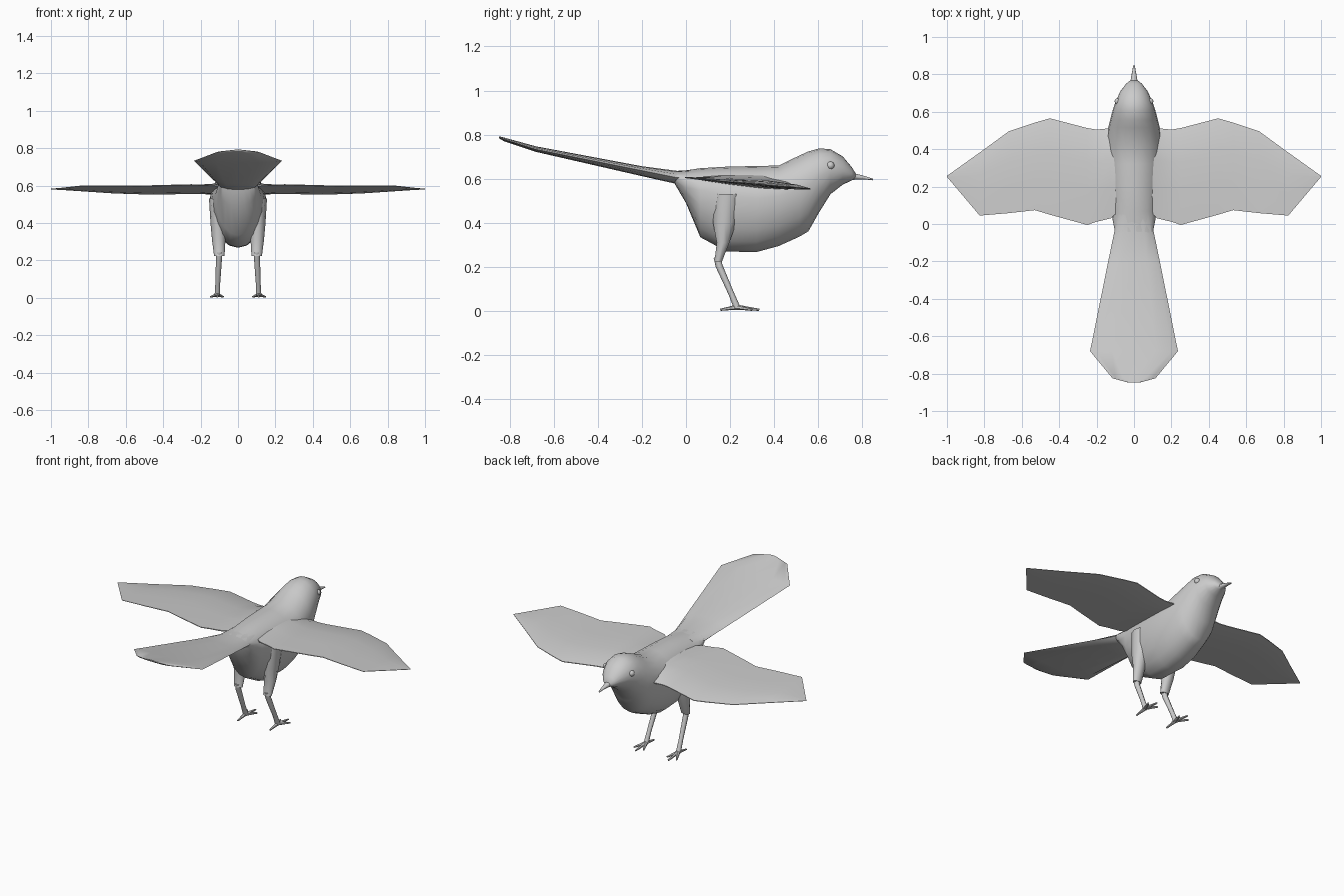
import bpy, bmesh, math
from mathutils import Vector

if "Cube" in bpy.data.objects:
    bpy.data.objects.remove(bpy.data.objects["Cube"])

grey = bpy.data.materials.new("plain_grey")
grey.diffuse_color = (0.6, 0.6, 0.6, 1)
grey.use_nodes = True
grey.node_tree.nodes["Principled BSDF"].inputs["Base Color"].default_value = grey.diffuse_color


def finish(name, bm, mirror=False, angle=50):
    """Turn a bmesh into a smooth-shaded object, optionally mirrored in x."""
    bmesh.ops.recalc_face_normals(bm, faces=bm.faces)
    mesh = bpy.data.meshes.new(name)
    bm.to_mesh(mesh)
    bm.free()
    mesh.materials.append(grey)
    ob = bpy.data.objects.new(name, mesh)
    bpy.context.collection.objects.link(ob)
    bpy.ops.object.select_all(action='DESELECT')
    ob.select_set(True)
    bpy.context.view_layer.objects.active = ob
    bpy.ops.object.shade_smooth_by_angle(angle=math.radians(angle))
    if mirror:
        ob.modifiers.new("mirror", 'MIRROR').use_mirror_merge = False
    return ob


def loft(bm, rings):
    """Skin a list of equal-length closed rings and cap both ends."""
    loops = [[bm.verts.new(p) for p in ring] for ring in rings]
    n = len(loops[0])
    for a, b in zip(loops, loops[1:]):
        for i in range(n):
            j = (i + 1) % n
            bm.faces.new((a[i], a[j], b[j], b[i]))
    bm.faces.new(loops[0])
    bm.faces.new(loops[-1])


def cross_section(y, top, bottom, half, mid, n=20):
    """Upright ring at y, widest at height mid."""
    ring = []
    for i in range(n):
        a = 2 * math.pi * i / n
        s = math.sin(a)
        ring.append((half * math.cos(a), y, mid + s * ((top - mid) if s > 0 else (mid - bottom))))
    return ring


def tube(bm, points, n=8):
    """Tapered tube through (x, y, z, radius) points, rings square to the path."""
    rings = []
    pos = [Vector(p[:3]) for p in points]
    for i, p in enumerate(pos):
        d = (pos[min(i + 1, len(pos) - 1)] - pos[max(i - 1, 0)]).normalized()
        u = d.cross(Vector((1, 0, 0.01))).normalized()
        v = d.cross(u)
        r = points[i][3]
        rings.append([p + r * (u * math.cos(2 * math.pi * k / n) + v * math.sin(2 * math.pi * k / n))
                      for k in range(n)])
    loft(bm, rings)


# Body and head: y, top, bottom, half width, widest height
bm = bmesh.new()
loft(bm, [cross_section(*s) for s in (
    (-0.05, 0.635, 0.575, 0.100, 0.61),
    (0.00, 0.638, 0.490, 0.110, 0.59),
    (0.065, 0.648, 0.335, 0.122, 0.55),
    (0.185, 0.655, 0.270, 0.142, 0.52),
    (0.32, 0.658, 0.268, 0.152, 0.51),
    (0.42, 0.660, 0.295, 0.152, 0.52),
    (0.515, 0.706, 0.338, 0.138, 0.55),
    (0.555, 0.724, 0.362, 0.128, 0.57),
    (0.605, 0.738, 0.450, 0.115, 0.61),
    (0.655, 0.734, 0.530, 0.098, 0.635),
    (0.71, 0.702, 0.573, 0.073, 0.635),
    (0.75, 0.655, 0.592, 0.042, 0.622),
    (0.768, 0.627, 0.600, 0.020, 0.614))])
finish("body", bm)

# Beak
bm = bmesh.new()
loft(bm, [cross_section(*s, n=10) for s in (
    (0.73, 0.645, 0.588, 0.030, 0.612),
    (0.77, 0.624, 0.596, 0.018, 0.609),
    (0.81, 0.613, 0.597, 0.011, 0.604),
    (0.848, 0.600, 0.593, 0.004, 0.596))])
finish("beak", bm)

# Tail fan: thin, rising and widening backward
bm = bmesh.new()
loft(bm, [cross_section(*s, n=12) for s in (
    (0.05, 0.642, 0.580, 0.090, 0.610),
    (-0.04, 0.636, 0.576, 0.105, 0.605),
    (-0.20, 0.657, 0.612, 0.138, 0.637),
    (-0.68, 0.747, 0.722, 0.235, 0.733),
    (-0.825, 0.787, 0.770, 0.115, 0.779),
    (-0.848, 0.793, 0.784, 0.030, 0.789))])
finish("tail", bm, angle=40)

# Wings: x, leading y, trailing y, thickness
bm = bmesh.new()
rings = []
for x, lead, trail, thick in (
        (0.08, 0.52, 0.07, 0.050),
        (0.125, 0.512, 0.03, 0.034),
        (0.20, 0.505, 0.012, 0.024),
        (0.25, 0.513, -0.005, 0.022),
        (0.45, 0.565, 0.050, 0.020),
        (0.53, 0.542, 0.074, 0.018),
        (0.67, 0.495, 0.058, 0.014),
        (0.825, 0.382, 0.045, 0.009),
        (1.0, 0.257, 0.252, 0.003)):
    upper, lower = [], []
    for f, bulge in ((0, 0.1), (0.12, 0.7), (0.35, 1), (0.65, 0.7), (1, 0.1)):
        y = lead + (trail - lead) * f
        z = 0.605 - 0.09 * y
        upper.append((x, y, z + thick * bulge))
        lower.append((x, y, z - 0.5 * thick * bulge - 0.001))
    rings.append(upper + lower[::-1])
loft(bm, rings)
finish("wings", bm, mirror=True, angle=40)

# Thighs: flattened cones leaving the flank
bm = bmesh.new()
rings = []
for x, y, z, rx, ry in ((0.100, 0.19, 0.53, 0.055, 0.065),
                        (0.105, 0.175, 0.40, 0.042, 0.055),
                        (0.103, 0.168, 0.31, 0.036, 0.030),
                        (0.100, 0.146, 0.225, 0.028, 0.018)):
    rings.append([(x + rx * math.cos(k * math.pi / 5), y + ry * math.sin(k * math.pi / 5), z)
                  for k in range(10)])
loft(bm, rings)
finish("thighs", bm, mirror=True)

# Shins
bm = bmesh.new()
tube(bm, [(0.100, 0.142, 0.245, 0.017), (0.102, 0.150, 0.205, 0.016),
          (0.108, 0.205, 0.080, 0.013), (0.110, 0.232, 0.015, 0.015)])
finish("shins", bm, mirror=True)

# Toes: three forward, one back
bm = bmesh.new()
for x, y in ((0.080, 0.300), (0.112, 0.332), (0.146, 0.300), (0.110, 0.155)):
    mx, my = (x + 0.110) / 2, (y + 0.232) / 2
    tube(bm, [(0.110, 0.232, 0.018, 0.012), (mx, my, 0.012, 0.008), (x, y, 0.006, 0.005)], 6)
finish("toes", bm, mirror=True)

# Eyes
bm = bmesh.new()
bmesh.ops.create_uvsphere(bm, u_segments=12, v_segments=8, radius=0.018)
bmesh.ops.translate(bm, verts=bm.verts, vec=(0.086, 0.655, 0.66))
finish("eyes", bm, mirror=True)
